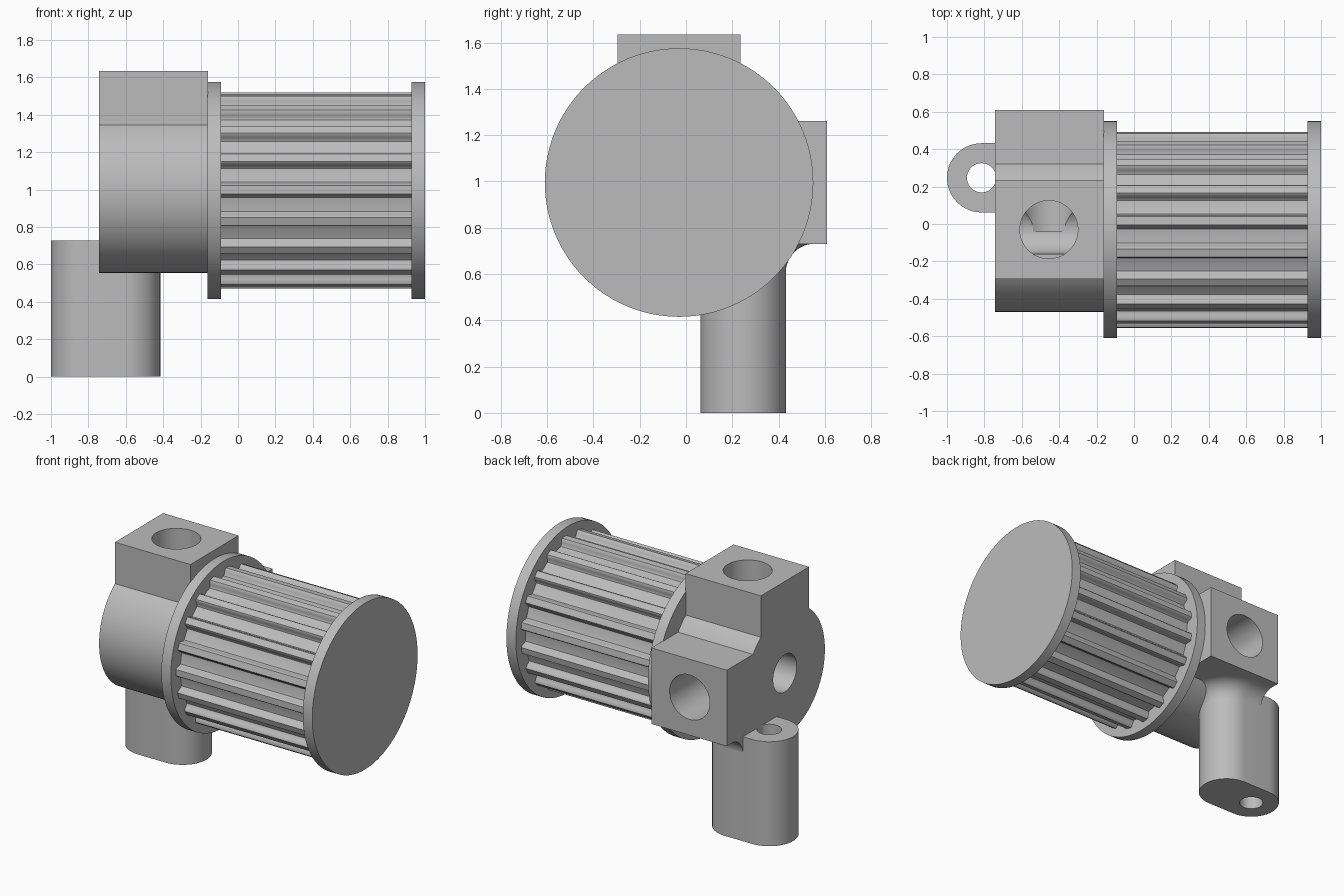
import bpy, bmesh
from math import sin, cos, asin, pi, radians, sqrt, degrees
from mathutils import Vector

old = bpy.data.objects.get("Cube")
if old:
    bpy.data.objects.remove(old, do_unlink=True)

# Single grey metal
metal = bpy.data.materials.new("grey_metal")
metal.use_nodes = True
grey = (0.5, 0.5, 0.5, 1)
metal.diffuse_color = grey
metal.node_tree.nodes["Principled BSDF"].inputs["Base Color"].default_value = grey

AY, AZ = -0.03, 0.995          # shaft axis, parallel to x
HX = -0.455                    # port centre along x


def loft(name, rings):
    """Skin a list of equal-length rings of points and cap both ends."""
    bm = bmesh.new()
    loops = [[bm.verts.new(p) for p in ring] for ring in rings]
    n = len(loops[0])
    for a, b in zip(loops, loops[1:]):
        for i in range(n):
            j = (i + 1) % n
            bm.faces.new((a[i], a[j], b[j], b[i]))
    bm.faces.new(loops[0])
    bm.faces.new(loops[-1])
    bmesh.ops.recalc_face_normals(bm, faces=bm.faces)
    me = bpy.data.meshes.new(name)
    bm.to_mesh(me)
    bm.free()
    me.materials.append(metal)
    ob = bpy.data.objects.new(name, me)
    bpy.context.collection.objects.link(ob)
    return ob


def prism_x(name, outline, x0, x1):
    return loft(name, [[(x, AY + y, AZ + z) for y, z in outline] for x in (x0, x1)])


def arc(r, a0, a1, n):
    """Points on a circle, angles in degrees."""
    step = radians(a1 - a0) / n
    return [(r * cos(radians(a0) + i * step), r * sin(radians(a0) + i * step)) for i in range(n + 1)]


def rod(name, start, end, r, n=64):
    start, end = Vector(start), Vector(end)
    q = (end - start).to_track_quat('Z', 'Y')
    ring = [q @ Vector((a, b, 0)) for a, b in arc(r, 0, 360, n)[:-1]]
    return loft(name, [[p + c for p in ring] for c in (start, end)])


def drill(ob, *holes):
    """Cut round holes and bake the result."""
    for start, end, r in holes:
        cutter = rod("cutter", start, end, r)
        cutter.hide_render = True
        mod = ob.modifiers.new("hole", 'BOOLEAN')
        mod.operation, mod.solver, mod.object = 'DIFFERENCE', 'EXACT', cutter
        deps = bpy.context.evaluated_depsgraph_get()
        baked = bpy.data.meshes.new_from_object(ob.evaluated_get(deps))
        ob.modifiers.clear()
        ob.data = baked
        bpy.data.objects.remove(cutter, do_unlink=True)


def smooth(ob):
    bpy.ops.object.select_all(action='DESELECT')
    ob.select_set(True)
    bpy.context.view_layer.objects.active = ob
    bpy.ops.object.shade_smooth_by_angle(angle=radians(30))


# Flanges at both ends of the toothed drum
parts = [rod(name, (x, AY, AZ), (x + 0.073, AY, AZ), 0.58, 96)
         for name, x in (("inner_flange", -0.164), ("outer_flange", 0.927))]

# Toothed drum: rounded ridges on a cylindrical floor
TEETH = 19
half = [(2.4, 0.525), (3.2, 0.517), (3.8, 0.500), (4.2, 0.485), (5.0, 0.477), (6.5, 0.475)]
tooth = [(-a, r) for a, r in reversed(half)] + half
outline = []
for k in range(TEETH):
    centre = 179.5 - k * 360 / TEETH
    for a, r in tooth:
        t = radians(centre - a)
        outline.append((r * cos(t), r * sin(t)))
parts.append(prism_x("toothed_drum", outline, -0.1, 0.935))

# Housing: round body with a square port block on top and one at the back
R, W, REACH = 0.44, 0.265, 0.64
corner = degrees(asin(W / R))
outline = [(REACH, -W), (REACH, W)] + arc(R, corner, 90 - corner, 8)
outline += [(W, REACH), (-W, REACH)] + arc(R, 90 + corner, 360 - corner, 72)
housing = prism_x("housing", outline, -0.742, -0.16)
drill(housing,
      ((HX, AY, AZ), (HX, AY, 1.8), 0.155),
      ((HX, AY - 0.01, AZ), (HX, 0.8, AZ), 0.155),
      ((-0.9, AY, AZ), (-0.2, AY, AZ), 0.13))
parts.append(housing)


# Mounting leg: slot-shaped column with a through hole
def slot(r, z, x_min=-2):
    pts = [(-0.6 + a, b) for a, b in arc(r, -90, 90, 24)]
    pts += [(-0.815 + a, b) for a, b in arc(r, 90, 270, 24)]
    return [(max(x, x_min), 0.247 + y, z) for x, y in pts]


leg = loft("mounting_leg", [slot(0.185, 0), slot(0.185, 0.728)])
LUG = (-0.815, 0.247)
drill(leg, ((*LUG, -0.1), (*LUG, 0.9), 0.078))
parts.append(leg)

# Flared fillet where the leg meets the back block
F = 0.125
rings = []
for i in range(11):
    t = i / 10 * pi / 2
    rings.append(slot(0.184 + F * (1 - cos(t)), 0.606 + F * sin(t), -0.741))
parts.append(loft("leg_fillet", rings))

for ob in parts:
    smooth(ob)
